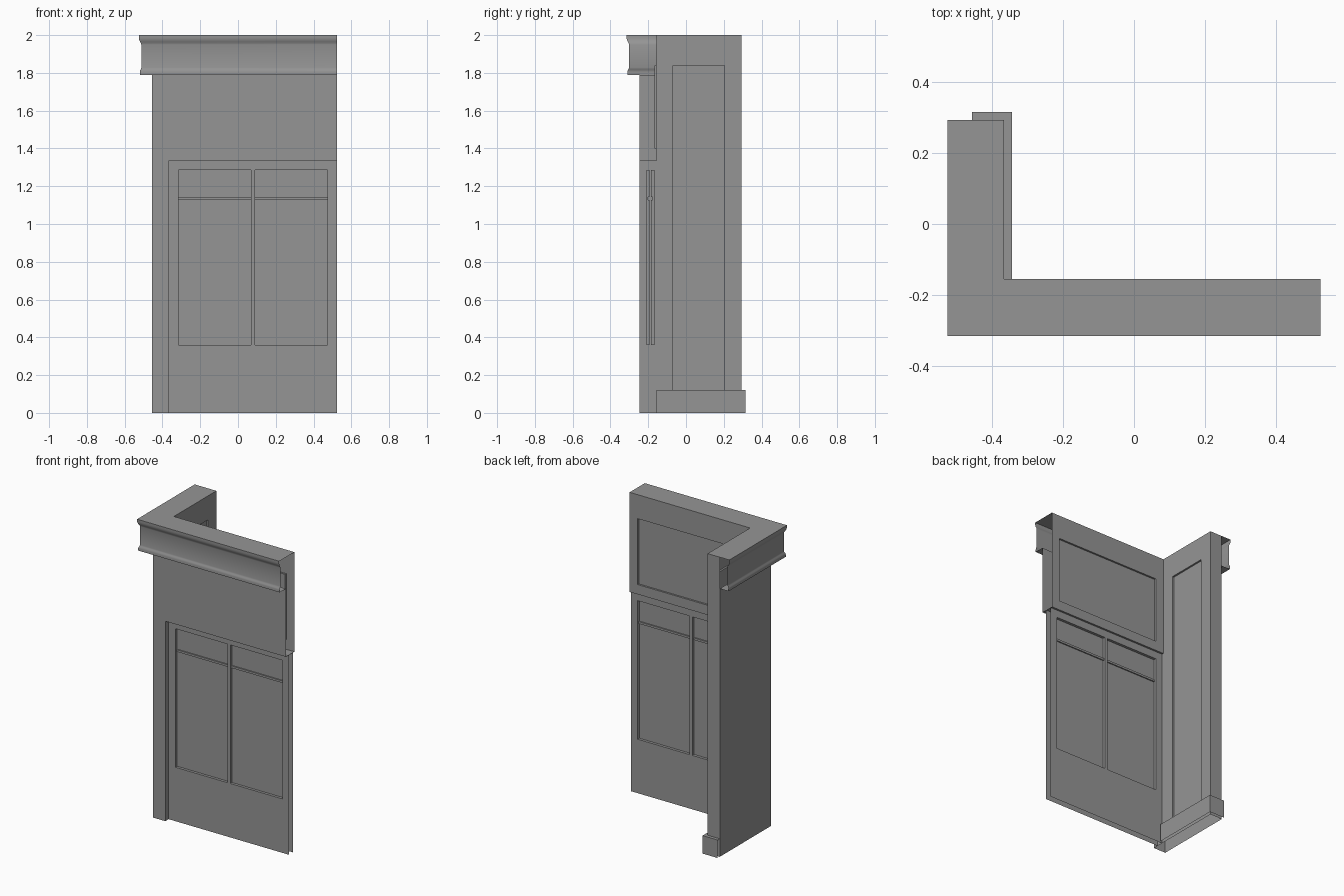
import bpy, bmesh, math

if "Cube" in bpy.data.objects:
    bpy.data.objects.remove(bpy.data.objects["Cube"])

XL, XR, XI = -0.455, 0.525, -0.365      # outer left, right end, inner left
YF, YB, YI = -0.245, 0.293, -0.155      # outer front, back end, inner front
DOOR_H = 1.335

paint = bpy.data.materials.new("dark_grey_paint")
paint.diffuse_color = (0.3, 0.3, 0.3, 1)
paint.use_nodes = True
paint.node_tree.nodes["Principled BSDF"].inputs["Base Color"].default_value = paint.diffuse_color


def make(name, quads):
    bm = bmesh.new()
    for q in quads:
        bm.faces.new([bm.verts.new(p) for p in q])
    bmesh.ops.remove_doubles(bm, verts=bm.verts, dist=1e-5)
    bmesh.ops.recalc_face_normals(bm, faces=bm.faces)
    me = bpy.data.meshes.new(name)
    bm.to_mesh(me)
    bm.free()
    me.materials.append(paint)
    ob = bpy.data.objects.new(name, me)
    bpy.context.collection.objects.link(ob)
    bpy.ops.object.select_all(action='DESELECT')
    ob.select_set(True)
    bpy.context.view_layer.objects.active = ob
    bpy.ops.object.shade_smooth_by_angle(angle=math.radians(40))
    return ob


def sweep(name, profile, path):
    """Mitred open sweep; path(d) gives the plan polyline at offset d."""
    quads = []
    for (d0, z0), (d1, z1) in zip(profile, profile[1:]):
        a, b = path(d0), path(d1)
        for i in range(len(a) - 1):
            quads.append([(*a[i], z0), (*a[i + 1], z0), (*b[i + 1], z1), (*b[i], z1)])
    return make(name, quads)


def panelled(name, us, vs, depth, place):
    """Flat face split into cells, each pushed in by depth(i, j), with reveals."""
    quads = []
    nu, nv = len(us) - 1, len(vs) - 1
    for i in range(nu):
        for j in range(nv):
            w = depth(i, j)
            u0, u1, v0, v1 = us[i], us[i + 1], vs[j], vs[j + 1]
            quads.append([place(u, v, w) for u, v in
                          ((u0, v0), (u1, v0), (u1, v1), (u0, v1))])
            if i + 1 < nu and depth(i + 1, j) != w:
                x = depth(i + 1, j)
                quads.append([place(u1, v0, w), place(u1, v1, w),
                              place(u1, v1, x), place(u1, v0, x)])
            if j + 1 < nv and depth(i, j + 1) != w:
                x = depth(i, j + 1)
                quads.append([place(u0, v1, w), place(u1, v1, w),
                              place(u1, v1, x), place(u0, v1, x)])
    return make(name, quads)


# Cornice with flat top, mitred round the corner
def outer(d):
    return [(XL - d, YB), (XL - d, YF - d), (XR, YF - d)]


sweep("cornice", [(-0.09, 2), (0.07, 2), (0.07, 1.985), (0.068, 1.975),
                  (0.064, 1.966), (0.059, 1.958), (0.057, 1.95), (0.057, 1.828),
                  (0.059, 1.82), (0.063, 1.814), (0.065, 1.806), (0.065, 1.79),
                  (0, 1.79)], outer)

# Outer wall skin: upper band round the corner, then side wall and pilaster
sweep("upper_wall", [(0, 1.79), (0, DOOR_H)], outer)
sweep("side_wall_and_pilaster", [(0, DOOR_H), (0, 0)],
      lambda d: [(XL, YB), (XL, YF), (XI, YF), (XI, YI)])
make("lintel_soffit", [[(XI, YF, DOOR_H), (XR, YF, DOOR_H),
                        (XR, YI, DOOR_H), (XI, YI, DOOR_H)]])
make("wall_end", [[(XL, YB, 0), (XI, YB, 0), (XI, YB, 2), (XL, YB, 2)]])

# Inner faces with recessed panels
centre = lambda i, j: 0.012 if (i, j) == (1, 1) else 0
panelled("side_inner_panelling", [YI, -0.07, 0.205, YB], [0, 0.11, 1.84, 2],
         centre, lambda u, v, w: (XI - w, u, v))
panelled("front_inner_panelling", [XI, -0.305, 0.465, XR], [DOOR_H, 1.4, 1.84, 2],
         centre, lambda u, v, w: (u, YI - w, v))


# Double-window door, front and back faces
def door_depth(i, j):
    if i in (1, 3) and j in (1, 3):
        return 0.018
    if i in (1, 3) and j == 2:
        return 0.010
    return 0


us = [XI, -0.315, 0.07, 0.09, 0.475, XR]
vs = [0, 0.36, 1.128, 1.142, 1.285, DOOR_H]
panelled("door_front", us, vs, door_depth, lambda u, v, w: (u, -0.21 + w, v))
panelled("door_back", us, vs, door_depth, lambda u, v, w: (u, -0.168 - w, v))

# Skirting board along the side wall, returning round its end
sweep("skirting_board", [(0, 0.12), (0.022, 0.12), (0.022, 0)],
      lambda d: [(XI + d, YI), (XI + d, YB + d), (XL, YB + d)])
